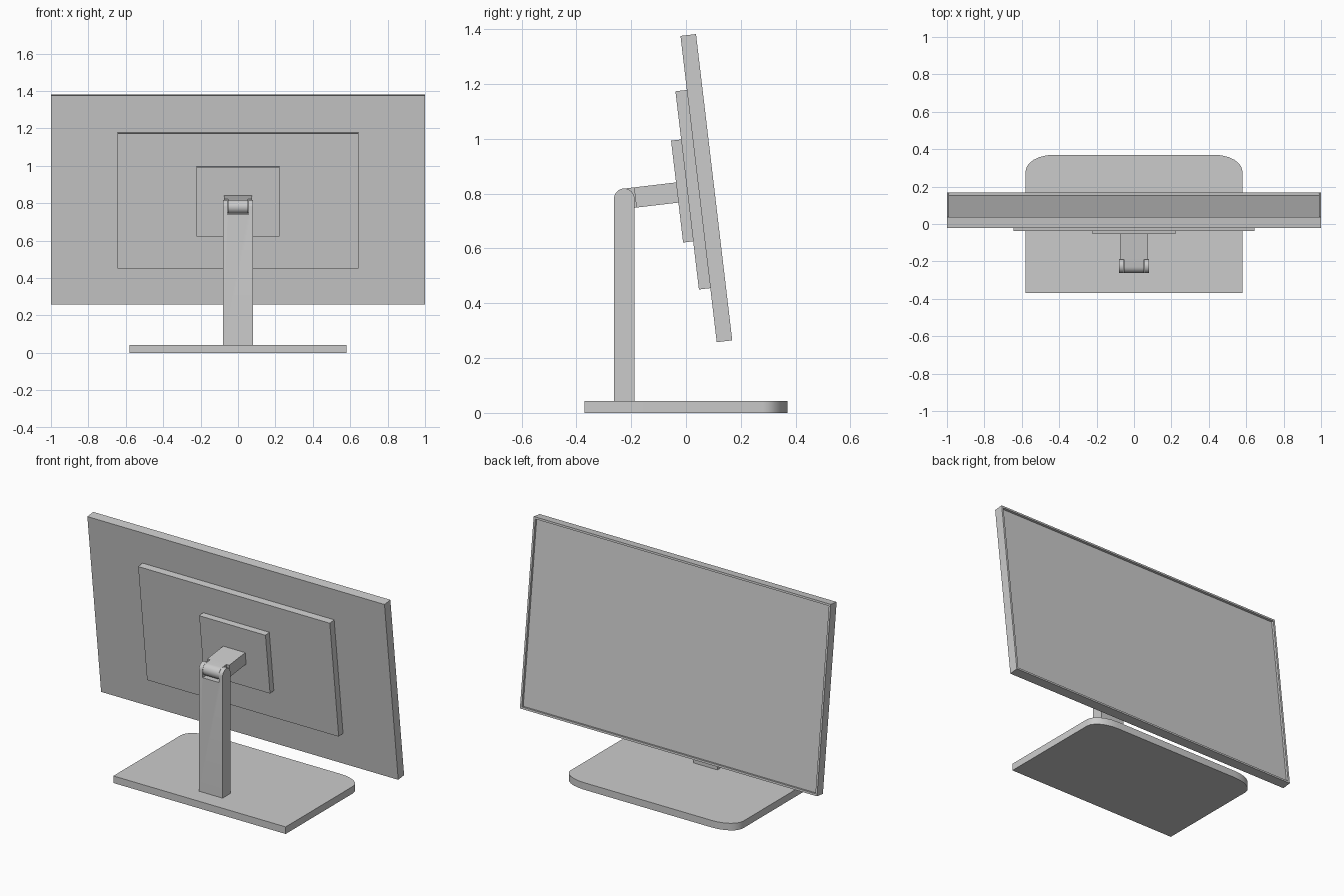
import bpy, bmesh, math
from mathutils import Matrix, Vector

if "Cube" in bpy.data.objects:
    bpy.data.objects.remove(bpy.data.objects["Cube"])

TILT = math.radians(6.75)
# tilted frame: origin at the middle of the panel's back face, local y out of the screen
FRAME = Matrix.Translation((0, 0.046, 0.8165)) @ Matrix.Rotation(TILT, 4, 'X')


def finish(name, bm, matrix=None, smooth=False):
    bmesh.ops.recalc_face_normals(bm, faces=bm.faces)
    if matrix is not None:
        bmesh.ops.transform(bm, matrix=matrix, verts=bm.verts)
    mesh = bpy.data.meshes.new(name)
    bm.to_mesh(mesh)
    bm.free()
    ob = bpy.data.objects.new(name, mesh)
    bpy.context.collection.objects.link(ob)
    if smooth:
        bpy.ops.object.select_all(action='DESELECT')
        bpy.context.view_layer.objects.active = ob
        ob.select_set(True)
        bpy.ops.object.shade_smooth_by_angle(angle=math.radians(32))
    return ob


def box_bm(x0, x1, y0, y1, z0, z1):
    bm = bmesh.new()
    bmesh.ops.create_cube(bm, size=1)
    size = Vector((x1 - x0, y1 - y0, z1 - z0))
    mid = Vector(((x0 + x1) / 2, (y0 + y1) / 2, (z0 + z1) / 2))
    for v in bm.verts:
        v.co = v.co * size + mid
    return bm


def prism_bm(points, vector):
    bm = bmesh.new()
    face = bm.faces.new([bm.verts.new(p) for p in points])
    ext = bmesh.ops.extrude_face_region(bm, geom=[face])
    new = [g for g in ext['geom'] if isinstance(g, bmesh.types.BMVert)]
    bmesh.ops.translate(bm, verts=new, vec=vector)
    return bm


def arc(cx, cy, rx, ry, a0, a1, n):
    return [(cx + rx * math.cos(a), cy + ry * math.sin(a))
            for a in (math.radians(a0 + (a1 - a0) * i / n) for i in range(n + 1))]


# base plate, two corners rounded under the screen side
outline = [(-0.58, -0.37), (0.58, -0.37)]
outline += arc(0.43, 0.28, 0.15, 0.09, 0, 90, 6)
outline += arc(-0.43, 0.28, 0.15, 0.09, 90, 180, 6)
finish("base", prism_bm([(x, y, 0) for x, y in outline], (0, 0, 0.043)), smooth=True)

# column with rounded top and a slot for the hinge
PY, PZ, R = -0.225, 0.781, 0.0375
side = [(PY - R, 0.04), (PY + R, 0.04)] + arc(PY, PZ, R, R, 0, 180, 16)
column = finish("column", prism_bm([(-0.08, y, z) for y, z in side], (0.16, 0, 0)), smooth=True)
cutter = finish("slot_cutter", box_bm(-0.055, 0.055, PY - 0.1, PY + 0.1, 0.74, 0.9))
cutter.hide_render = True
cutter.hide_set(True)
mod = column.modifiers.new("slot", 'BOOLEAN')
mod.operation = 'DIFFERENCE'
mod.object = cutter
mod.solver = 'EXACT'

# hinge knuckle and arm, tilted with the screen
hinge = Matrix.Translation((0, PY, PZ)) @ Matrix.Rotation(TILT, 4, 'X')
H = 0.037
knuckle = [(0.05, -H), (0.05, H)] + arc(0, 0, H, H, 90, 270, 16)
finish("hinge_knuckle", prism_bm([(-0.054, y, z) for y, z in knuckle], (0.108, 0, 0)), hinge, True)
finish("arm", box_bm(-0.074, 0.074, 0.04, 0.2, -H, H), hinge)

# mounting plate and rear housing
finish("mounting_plate", box_bm(-0.223, 0.223, -0.079, -0.04, -0.187, 0.187), FRAME)
finish("rear_housing", box_bm(-0.645, 0.645, -0.042, 0.002, -0.364, 0.364), FRAME)

# screen panel with thin bezel and recessed display
bm = box_bm(-1, 1, 0, 0.057, -0.5625, 0.5625)
bmesh.ops.recalc_face_normals(bm, faces=bm.faces)
front = max(bm.faces, key=lambda f: f.calc_center_median().y)
bmesh.ops.inset_region(bm, faces=[front], thickness=0.017)
ext = bmesh.ops.extrude_face_region(bm, geom=[front])
bmesh.ops.translate(bm, verts=[g for g in ext['geom'] if isinstance(g, bmesh.types.BMVert)],
                    vec=(0, -0.014, 0))
if front.is_valid:
    bmesh.ops.delete(bm, geom=[front], context='FACES_ONLY')
finish("screen_panel", bm, FRAME)
